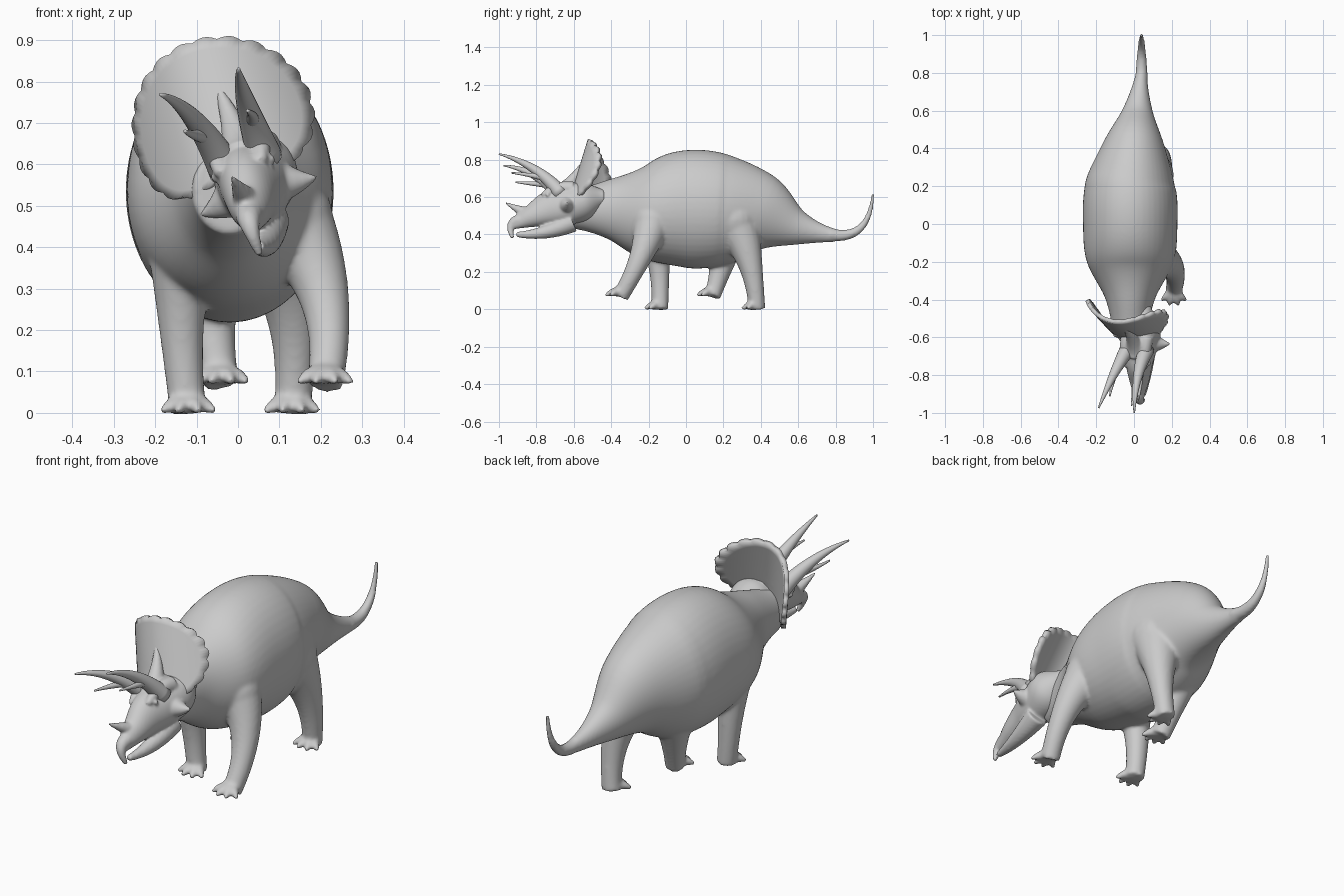
import bpy, bmesh, math
from mathutils import Vector, Matrix

if "Cube" in bpy.data.objects:
    bpy.data.objects.remove(bpy.data.objects["Cube"])

grey = (0.6, 0.6, 0.6, 1)
hide = bpy.data.materials.new("grey hide")
hide.use_nodes = True
hide.diffuse_color = grey
hide.node_tree.nodes["Principled BSDF"].inputs["Base Color"].default_value = grey


def sweep(bm, centres, sides, heights, segments=48):
    """Closed skin of elliptical rings along a path."""
    rings = []
    last = len(centres) - 1
    for i, (centre, side_radius, up_radius) in enumerate(zip(centres, sides, heights)):
        tangent = (centres[min(i + 1, last)] - centres[max(i - 1, 0)]).normalized()
        # Paths that run sideways need another reference direction
        reference = Vector((0, 0, 1)) if abs(tangent.x) > 0.8 else Vector((1, 0, 0))
        side = (reference - tangent * reference.dot(tangent)).normalized()
        up = tangent.cross(side)
        ring = []
        for k in range(segments):
            angle = math.tau * k / segments
            offset = side * side_radius * math.cos(angle) + up * up_radius * math.sin(angle)
            ring.append(bm.verts.new(centre + offset))
        rings.append(ring)
    for ring, following in zip(rings, rings[1:]):
        for k in range(segments):
            n = (k + 1) % segments
            bm.faces.new((ring[k], ring[n], following[n], following[k]))
    bm.faces.new(rings[0])
    bm.faces.new(rings[-1])


def tube(bm, start, bend, end, radius, tip=0.004, ease=1, steps=16):
    """Tapering limb or horn along a curve pulled towards its bend point."""
    a, b, c = Vector(start), Vector(bend), Vector(end)
    centres, radii = [], []
    for i in range(steps + 1):
        t = i / steps
        centres.append(a.lerp(b, t).lerp(b.lerp(c, t), t))
        radii.append(tip + (radius - tip) * (1 - t) ** ease)
    sweep(bm, centres, radii, radii, 20)


def ball(bm, centre, radius):
    place = Matrix.Translation(centre)
    bmesh.ops.create_uvsphere(bm, u_segments=24, v_segments=16, radius=radius, matrix=place)


def smooth_values(values, steps=8):
    """Values at even stations, joined by a smooth curve."""
    result = []
    last = len(values) - 1
    for i in range(last):
        a, b, c, d = (values[min(max(i + k, 0), last)] for k in (-1, 0, 1, 2))
        for s in range(steps):
            t = s / steps
            ease_in = (c - a) * t + (2 * a - 5 * b + 4 * c - d) * t ** 2
            result.append(b + (ease_in + (3 * (b - c) + d - a) * t ** 3) / 2)
    return result + [values[-1]]


def hull(bm, front, back, widths, tops, bottoms, bend):
    """Rounded volume through even stations; bend gives the middle x at each y."""
    sides, tops, bottoms = (smooth_values(v) for v in (widths, tops, bottoms))
    centres, heights = [], []
    for i, (top, bottom) in enumerate(zip(tops, bottoms)):
        y = front + (back - front) * i / (len(tops) - 1)
        centres.append(Vector((bend(y), y, (top + bottom) / 2)))
        heights.append((top - bottom) / 2)
    sweep(bm, centres, sides, heights)


def finish(name, bm, voxel=0, relaxing=0, pose=None):
    """Make the object; a voxel size melts its overlapping volumes together."""
    bmesh.ops.recalc_face_normals(bm, faces=bm.faces[:])
    mesh = bpy.data.meshes.new(name)
    bm.to_mesh(mesh)
    bm.free()
    mesh.materials.append(hide)
    for face in mesh.polygons:
        face.use_smooth = True
    obj = bpy.data.objects.new(name, mesh)
    bpy.context.collection.objects.link(obj)
    if pose:
        obj.matrix_world = pose
    if voxel:
        blend = obj.modifiers.new("blend", "REMESH")
        blend.mode = "VOXEL"
        blend.voxel_size = voxel
        blend.use_smooth_shade = True
        relax = obj.modifiers.new("relax", "SMOOTH")
        relax.iterations = relaxing
    return obj


# Neck, trunk and tail root, then the upturned tail end
body = bmesh.new()
hull(body, -0.6, 0.8,
     widths=[0.09, 0.13, 0.23, 0.25, 0.24, 0.17, 0.08, 0.03],
     tops=[0.64, 0.7, 0.78, 0.85, 0.83, 0.73, 0.53, 0.43],
     bottoms=[0.43, 0.37, 0.26, 0.22, 0.23, 0.29, 0.34, 0.36],
     bend=lambda y: max(y - 0.2, 0) / 10 - 0.02)
tube(body, (0.04, 0.77, 0.4), (0.04, 0.98, 0.36), (0.04, 1, 0.62), 0.034, tip=0.009)

# Legs in mid stride: hip or shoulder, bend, ankle, thickness at the top
legs = [
    ((0.12, -0.18, 0.47), (0.25, -0.22, 0.29), (0.21, -0.35, 0.07), 0.11),
    ((-0.13, -0.18, 0.47), (-0.15, -0.13, 0.25), (-0.12, -0.14, 0), 0.1),
    ((0.07, 0.26, 0.48), (0.16, 0.36, 0.27), (0.13, 0.38, 0), 0.14),
    ((-0.1, 0.24, 0.48), (-0.07, 0.19, 0.2), (-0.04, 0.14, 0.07), 0.13),
]
for hip, bend, ankle, thickness in legs:
    ball(body, hip, thickness)
    tube(body, hip, bend, ankle, thickness, tip=0.045, ease=2)
    # Toes fan out forwards and taper to blunt claws
    foot = Vector(ankle)
    lift = Vector((0, 0, 0.025))
    for degrees in (-50, -17, 17, 50):
        forward = Matrix.Rotation(math.radians(degrees), 3, "Z") @ Vector((0, -1, 0))
        tube(body, foot + lift, foot + forward * 0.06 + lift, foot + forward * 0.085, 0.03, tip=0.009)
finish("body_and_legs", body, voxel=0.008, relaxing=12)

# The head is built symmetric, then rolled and turned as a whole
pivot = Vector((0, -0.65, 0.6))
roll = Matrix.Rotation(math.radians(-18), 4, "Y")
turn = Matrix.Rotation(math.radians(-8), 4, "Z")
shift = Matrix.Translation(pivot + Vector((0.02, 0, 0)))
head_pose = shift @ turn @ roll @ Matrix.Translation(-pivot)

# Cranium and snout, hooked beak, lower jaw, nose horn, rise to the frill
head = bmesh.new()
hull(head, -0.93, -0.43,
     widths=[0.02, 0.05, 0.07, 0.09, 0.1, 0.04],
     tops=[0.48, 0.55, 0.63, 0.66, 0.68, 0.64],
     bottoms=[0.42, 0.43, 0.44, 0.45, 0.48, 0.56],
     bend=lambda y: 0)
tube(head, (0, -0.88, 0.47), (0, -0.96, 0.46), (0, -0.92, 0.37), 0.035, tip=0.01)
tube(head, (0, -0.6, 0.46), (0, -0.75, 0.38), (0, -0.9, 0.39), 0.055, tip=0.014)
tube(head, (0, -0.83, 0.5), (0, -0.9, 0.53), (0, -0.97, 0.57), 0.038)
tube(head, (0, -0.68, 0.61), (0, -0.62, 0.66), (-0.02, -0.56, 0.8), 0.06, tip=0.01)
for side in (-1, 1):
    # Cheek spike, brow ridge and eye
    tube(head, (side * 0.05, -0.62, 0.54), (side * 0.1, -0.62, 0.52), (side * 0.15, -0.61, 0.52), 0.06)
    tube(head, (side * 0.05, -0.6, 0.63), (side * 0.06, -0.7, 0.65), (side * 0.05, -0.76, 0.59), 0.04, tip=0.015)
    ball(head, (side * 0.073, -0.73, 0.59), 0.011)
finish("head", head, voxel=0.006, relaxing=8, pose=head_pose)

# Long brow horns, each with a small barb underneath
for side, label in ((-1, "right"), (1, "left")):
    horn = bmesh.new()
    tube(horn, (side * 0.05, -0.66, 0.6), (side * 0.06, -0.8, 0.77), (side * 0.1, -1, 0.81), 0.043)
    tube(horn, (side * 0.06, -0.76, 0.69), (side * 0.08, -0.83, 0.7), (side * 0.08, -0.93, 0.71), 0.018)
    finish(label + "_brow_horn", horn, pose=head_pose)

# Neck frill: shield with a finely scalloped rim, its sides swept backwards
frill = bmesh.new()
middle = Vector((-0.05, -0.59, 0.7))
hub = frill.verts.new(middle)
count, bands, scallops = 120, 10, 24
inner = None
for band in range(1, bands + 1):
    ring = []
    for k in range(count):
        angle = math.tau * k / count
        below = max(0, -math.cos(angle))
        radius = (0.21 + 0.01 * math.cos(angle) - 0.1 * below ** 4) * band / bands
        if band == bands:
            radius += 0.008 * abs(math.sin(angle * scallops / 2))
        x, z = radius * math.sin(angle), radius * math.cos(angle)
        y = 3 * x ** 2 + 0.25 * z
        ring.append(frill.verts.new(middle + Vector((x, y, z))))
    for k in range(count):
        n = (k + 1) % count
        base = (inner[k], inner[n]) if inner else (hub,)
        frill.faces.new((*base, ring[n], ring[k]))
    inner = ring
shield = finish("neck_frill", frill, pose=head_pose)
thickness = shield.modifiers.new("thickness", "SOLIDIFY")
thickness.thickness = 0.022
thickness.offset = 0
